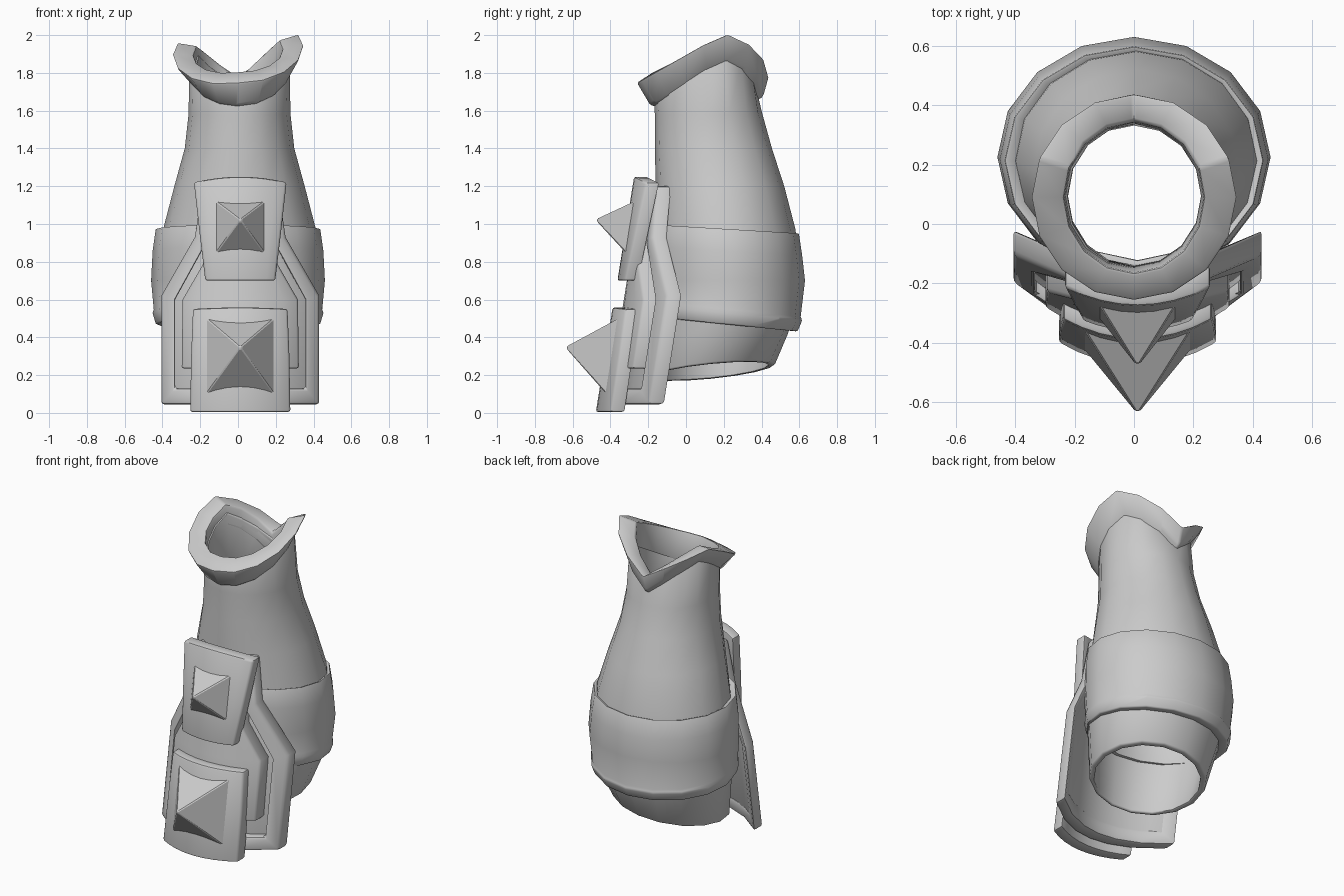
import bpy, bmesh
from math import sin, cos, pi, radians

if "Cube" in bpy.data.objects:
    bpy.data.objects.remove(bpy.data.objects["Cube"])

CX = 0.012  # the front plates sit slightly off centre


def loft(name, rings, closed=False, bevel=0.0, segments=2, angle=35):
    """Skin a list of equal-length rings; closed joins last to first, else caps both ends."""
    bm = bmesh.new()
    vs = [[bm.verts.new(p) for p in r] for r in rings]
    n, m = len(vs[0]), len(vs)
    for j in range(m if closed else m - 1):
        a, b = vs[j], vs[(j + 1) % m]
        for i in range(n):
            k = (i + 1) % n
            bm.faces.new((a[i], a[k], b[k], b[i]))
    if not closed:
        for r in (vs[0], vs[-1]):
            for i in range(n // 2 - 1):
                bm.faces.new((r[i], r[i + 1], r[n - 2 - i], r[n - 1 - i]))
    bmesh.ops.recalc_face_normals(bm, faces=bm.faces)
    bm.normal_update()
    if bevel:
        edges = [e for e in bm.edges if e.calc_face_angle(0) > radians(40)]
        bmesh.ops.bevel(bm, geom=edges, offset=bevel, segments=segments,
                        profile=0.5, affect='EDGES', clamp_overlap=True)
    me = bpy.data.meshes.new(name)
    bm.to_mesh(me)
    bm.free()
    me.shade_smooth()
    me.set_sharp_from_angle(angle=radians(angle))
    ob = bpy.data.objects.new(name, me)
    bpy.context.collection.objects.link(ob)
    return ob


def ring(rx, y0, y1, z, n=16, cx=0.0):
    """Ellipse spanning +-rx and y0..y1; z is a number or a function of x, y."""
    out = []
    for i in range(n):
        a = 2 * pi * i / n
        x, y = cx + rx * sin(a), (y0 + y1) / 2 - (y1 - y0) / 2 * cos(a)
        out.append((x, y, z(x, y) if callable(z) else z))
    return out


def bend(zp, front, drop, w, droop=0.0):
    """Saddle height: peaks at y = 0.2, slopes to the front, falls in a V at the back."""
    def z(x, y):
        fall = front * (0.2 - y) if y < 0.2 else drop * (1 - min(1, abs(x) / w))
        return zp - fall + droop * min(0, x)
    return z


def on_shell(x, z, d):
    """Point on the curved, leaning front shell, d in front of its back."""
    return (x + CX, -0.31 + 0.16 * z + 1.1 * x * x - d, z)


def slab(name, rows, d0, d1, bevel=0.012, n=8):
    """Curved plate from (z, half width, arch) rows."""
    rings = []
    for z, w, arch in rows:
        ts = [-1 + 2 * i / n for i in range(n + 1)]
        row = [(w * t, z + arch * (1 - t * t)) for t in ts]
        rings.append([on_shell(x, h, d1) for x, h in row]
                     + [on_shell(x, h, d0) for x, h in reversed(row)])
    return loft(name, rings, bevel=bevel)


def spike(name, w, z0, z1, apex, d):
    """Four-sided stud."""
    base = [on_shell(x, z, d) for x, z in ((-w, z0), (w, z0), (w, z1), (-w, z1))]
    y, z = apex
    s = 0.008
    tip = [(CX + x * s, y, z + h * s) for x, h in ((-1, -1), (1, -1), (1, 1), (-1, 1))]
    return loft(name, [base, tip], bevel=0.005, segments=1, angle=20)


# Hollow sleeve: outer wall going up, inner wall coming down
def hem(x, y):
    return 0.195 + 0.1 * (y + 0.12) + 0.12 * x


outer = [(0.345, -0.20, 0.47, hem), (0.39, -0.18, 0.54, 0.42), (0.42, -0.17, 0.58, 0.55),
         (0.435, -0.16, 0.60, 0.75), (0.405, -0.155, 0.58, 0.97), (0.345, -0.16, 0.52, 1.2),
         (0.29, -0.165, 0.455, 1.4), (0.27, -0.165, 0.405, 1.58),
         (0.265, -0.17, 0.37, bend(1.90, 0.6, 0.18, 0.24))]
t = 0.035
inner = [(rx - t, y0 + t * 0.6, y1 - t, z) for rx, y0, y1, z in reversed(outer)]
loft("sleeve", [ring(*r, cx=0.008) for r in outer + inner], closed=True, bevel=0.008, angle=40)

# Flared saddle-shaped collar
loft("collar", [ring(0.275, -0.19, 0.41, bend(1.88, 0.64, 0.21, 0.26)),
                ring(0.35, -0.26, 0.44, bend(2.01, 0.57, 0.23, 0.33, 0.14)),
                ring(0.235, -0.165, 0.345, bend(1.98, 0.47, 0.22, 0.22, 0.14)),
                ring(0.225, -0.14, 0.33, bend(1.82, 0.6, 0.2, 0.22))],
     closed=True, bevel=0.012)


# Wide band around the lower sleeve, with a rolled lower lip
def tilt(z, k):
    return lambda x, y: z - k * y


loft("band", [ring(0.39, -0.14, 0.56, tilt(0.96, 0.06)),
              ring(0.435, -0.17, 0.597, tilt(0.99, 0.06)),
              ring(0.452, -0.18, 0.615, tilt(0.87, 0.06)),
              ring(0.46, -0.18, 0.63, 0.70),
              ring(0.446, -0.175, 0.607, tilt(0.57, 0.1)),
              ring(0.452, -0.185, 0.615, tilt(0.55, 0.1)),
              ring(0.435, -0.175, 0.59, tilt(0.49, 0.1)),
              ring(0.37, -0.13, 0.53, tilt(0.49, 0.1))],
     closed=True, bevel=0.008)

# Back panel of the front guard
slab("guard_back", [(0.07, 0.39, 0), (0.62, 0.39, 0), (0.92, 0.215, 0), (1.18, 0.18, 0)],
     0.005, 0.035, bevel=0.005)

# Raised rail around the guard: (outer x, outer z, inner x, inner z) for one half
half = [(0, 0.045, 0, 0.13), (0.12, 0.045, 0.12, 0.13), (0.26, 0.045, 0.24, 0.13), (0.418, 0.045, 0.345, 0.13),
        (0.418, 0.62, 0.345, 0.60), (0.24, 0.93, 0.18, 0.90), (0.20, 1.20, 0.14, 1.14), (0, 1.20, 0, 1.14)]
path = half + [(-a, b, -c, d) for a, b, c, d in reversed(half[1:-1])]
loft("guard_rail", [[on_shell(a, b, 0), on_shell(a, b, 0.085), on_shell(c, d, 0.085), on_shell(c, d, 0)]
                    for a, b, c, d in path], closed=True, bevel=0.016)

# Raised centre panel
slab("guard_panel", [(0.235, 0.31, 0), (0.60, 0.305, 0), (0.80, 0.19, 0), (1.05, 0.16, 0)], 0.02, 0.115)

# Two overlapping plates, each with a pyramid stud
slab("upper_plate", [(0.70, 0.185, 0), (0.95, 0.215, 0.01), (1.22, 0.245, 0.03)], 0.09, 0.165)
slab("lower_plate", [(0.005, 0.265, 0), (0.30, 0.26, 0), (0.55, 0.25, 0.008)], 0.09, 0.168)
spike("upper_stud", 0.13, 0.845, 1.12, (-0.47, 1.02), 0.16)
spike("lower_stud", 0.18, 0.10, 0.50, (-0.63, 0.345), 0.163)
